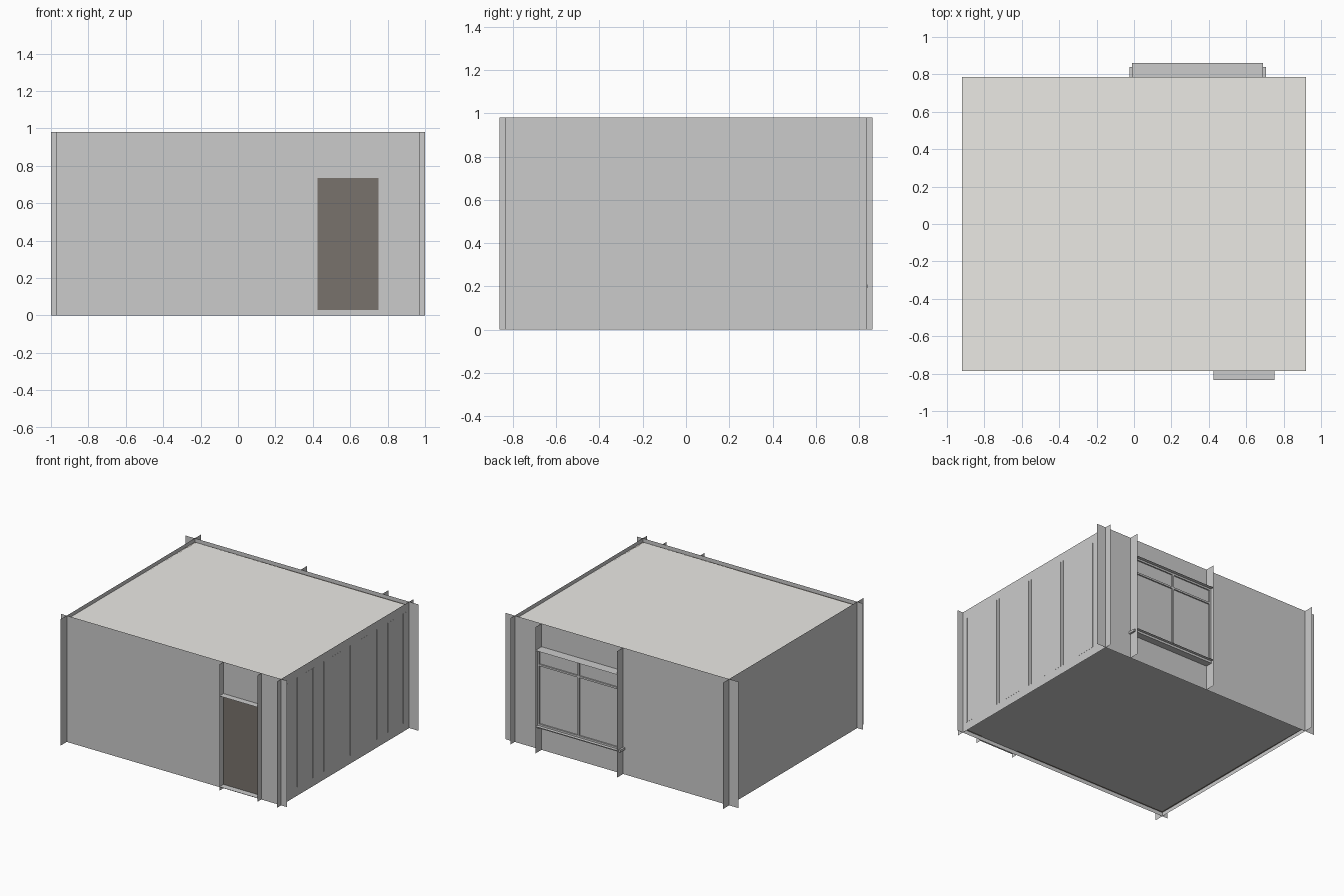
import bpy, bmesh

if "Cube" in bpy.data.objects:
    bpy.data.objects.remove(bpy.data.objects["Cube"])

X, Y, H = 0.92, 0.785, 0.98        # inner wall planes and wall height
FLOOR, CEIL = 0.03, 0.95
DOOR = (0.425, 0.75, 0.735)        # x0, x1, head height
WIN = (-0.01, 0.69, 0.21, 0.80)    # x0, x1, sill, head


def material(name, rgb):
    m = bpy.data.materials.new(name)
    m.diffuse_color = (*rgb, 1)
    m.use_nodes = True
    m.node_tree.nodes["Principled BSDF"].inputs["Base Color"].default_value = m.diffuse_color
    return m


CREAM = material("cream", (0.827, 0.816, 0.784))
DARK = material("dark_brown", (0.19, 0.17, 0.15))


def build(name, parts, mat=None):
    """Each part is (lo, hi); a zero extent on one axis gives a single flat face."""
    bm = bmesh.new()
    for lo, hi in parts:
        flat = [i for i in range(3) if abs(hi[i] - lo[i]) < 1e-6]
        if flat:
            a = flat[0]
            b, c = (a + 1) % 3, (a + 2) % 3
            vs = []
            for u, v in ((0, 0), (1, 0), (1, 1), (0, 1)):
                p = list(lo)
                p[b] = (lo, hi)[u][b]
                p[c] = (lo, hi)[v][c]
                vs.append(bm.verts.new(p))
            f = bm.faces.new(vs)
            f.normal_update()
            if f.calc_center_median().dot(f.normal) < 0 and name != "ceiling":
                f.normal_flip()
        else:
            cube = bmesh.ops.create_cube(bm, size=1)["verts"]
            for v in cube:
                v.co = [(lo[i] + hi[i]) / 2 + v.co[i] * (hi[i] - lo[i]) for i in range(3)]
    me = bpy.data.meshes.new(name)
    bm.to_mesh(me)
    bm.free()
    ob = bpy.data.objects.new(name, me)
    bpy.context.collection.objects.link(ob)
    if mat:
        me.materials.append(mat)
    return ob


def wall_y(y, x0, x1, z0, z1):
    return (x0, y, z0), (x1, y, z1)


def wall_x(x, y0, y1):
    return (x, y0, 0), (x, y1, H)


# floor and ceiling sheets
build("floor", [((-X, -Y, FLOOR), (X, Y, FLOOR))])
build("ceiling", [((-X, -Y, CEIL), (X, Y, CEIL))], CREAM)

# side walls
build("right_wall", [wall_x(X, -Y, Y)])
build("left_wall", [wall_x(-X, -Y, Y)])

# front wall around the door
d0, d1, dh = DOOR
build("front_wall", [wall_y(-Y, -X, d0, 0, H), wall_y(-Y, d1, X, 0, H),
                     wall_y(-Y, d0, d1, dh, H), wall_y(-Y, d0, d1, 0, FLOOR)])
build("door", [wall_y(-Y, d0, d1, FLOOR, dh)], DARK)
build("door_reveal", [((x, -Y - 0.05, 0), (x, -Y, H)) for x in (d0, d1)]
      + [((d0, -Y - 0.05, z), (d1, -Y, z)) for z in (dh, FLOOR)])

# back wall around the window
w0, w1, ws, wh = WIN
build("back_wall", [wall_y(Y, -X, w0, 0, H), wall_y(Y, w1, X, 0, H),
                    wall_y(Y, w0, w1, wh, H), wall_y(Y, w0, w1, 0, ws)])
build("window_reveal", [((x, Y, 0), (x, 0.862, H)) for x in (w0, w1)]
      + [((w0, Y, z), (w1, 0.862, z)) for z in (ws, wh)])

# window: glass, frame, mullion, transom, sill
wy, b, mid = 0.825, 0.007, (w0 + w1) / 2
build("window_glass", [wall_y(wy, w0, w1, ws, wh)])
build("window_frame", [((x - b, wy - 0.01, ws), (x + b, wy + 0.01, wh))
                       for x in (w0 + b, mid, w1 - b)]
      + [((w0, wy - 0.01, z - b), (w1, wy + 0.01, z + b))
         for z in (ws + b, 0.68, wh - b)])
build("window_sill", [((w0 - 0.015, Y - 0.03, ws - 0.018), (w1 + 0.015, 0.84, ws - 0.001))])

# corner fins: wall ends running past each corner
fins = []
for s in (-1, 1):
    fins += [((min(s * X, s * e), y, 0), (max(s * X, s * e), y, H))
             for y, e in ((-Y, 0.97), (Y, 1.0))]
    fins += [((x, min(s * Y, s * e), 0), (x, max(s * Y, s * e), H))
             for x, e in ((X, 0.837), (-X, 0.862))]
build("corner_fins", fins)


# skirting and cornice inside the room
def ring(z0, z1, t, gaps):
    o, px, py = 0.001, X - 0.001, Y - 0.001
    front = [(-px, d0), (d1, px)] if gaps else [(-px, px)]
    return ([((a, -py, z0), (c, -py + t, z1)) for a, c in front]
            + [((-px, py - t, z0), (px, py, z1))]
            + [((x, -py, z0), (x + t, py, z1)) for x in (-px, px - t)])


build("skirting", ring(FLOOR, 0.065, 0.012, True), DARK)
build("cornice", ring(0.915, CEIL, 0.012, False), DARK)

# slatted panel on the right wall
n, y0, y1 = 56, -0.75, 0.765
pitch = (y1 - y0) / n
build("wall_slats", [((X - 0.02, y0 + i * pitch, 0.065),
                      (X + 0.0006, y0 + (i + 0.5) * pitch, 0.915)) for i in range(n)])
